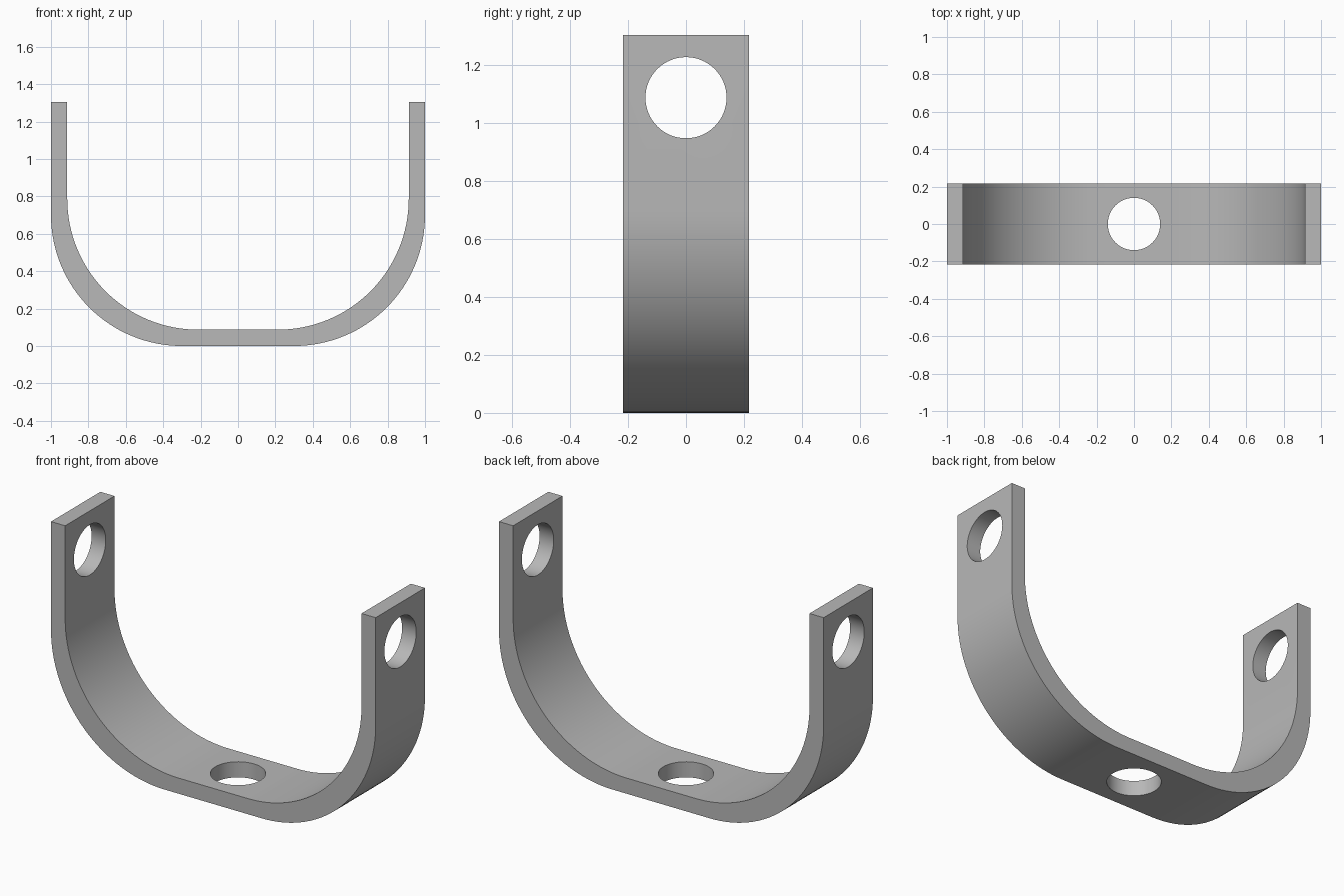
import bpy, bmesh
from math import cos, sin, pi, radians
from mathutils import Matrix, Vector

cube = bpy.data.objects.get("Cube")
if cube:
    bpy.data.objects.remove(cube, do_unlink=True)

HALF_SPAN, HEIGHT, HALF_DEPTH = 1.0, 1.305, 0.217
THICK, BEND, HOLE = 0.087, 0.70, 0.14
HOLE_Z = HEIGHT - HALF_DEPTH
STEPS = 32

grey = bpy.data.materials.new("plain grey")
grey.use_nodes = True
colour = (0.48, 0.48, 0.48, 1)
grey.diffuse_color = colour
grey.node_tree.nodes["Principled BSDF"].inputs["Base Color"].default_value = colour


def make_object(name, bm):
    bmesh.ops.recalc_face_normals(bm, faces=bm.faces)
    mesh = bpy.data.meshes.new(name)
    bm.to_mesh(mesh)
    bm.free()
    mesh.materials.append(grey)
    obj = bpy.data.objects.new(name, mesh)
    bpy.context.collection.objects.link(obj)
    return obj


def u_line(offset):
    """U-shaped outline, moved inwards by offset, from left top to right top."""
    cx, cz = HALF_SPAN - offset - BEND, offset + BEND
    half = [(HALF_SPAN - offset, HEIGHT)]
    for i in range(STEPS + 1):
        a = i / STEPS * pi / 2
        half.append((cx + BEND * cos(a), cz - BEND * sin(a)))
    return half + [(-x, z) for x, z in reversed(half)]


# Bent strap: U profile extruded through its depth
bm = bmesh.new()
outline = u_line(0) + u_line(THICK)[::-1]
face = bm.faces.new([bm.verts.new((x, -HALF_DEPTH, z)) for x, z in outline])
extruded = bmesh.ops.extrude_face_region(bm, geom=[face])["geom"]
bmesh.ops.translate(bm, vec=Vector((0, 2 * HALF_DEPTH, 0)),
                    verts=[g for g in extruded if isinstance(g, bmesh.types.BMVert)])
strap = make_object("bent_strap", bm)


# Round holes through both arms and the base
def cut_hole(name, centre, turn):
    bm = bmesh.new()
    matrix = Matrix.Translation(centre) @ Matrix.Rotation(turn, 4, 'Y')
    bmesh.ops.create_cone(bm, cap_ends=True, segments=64, radius1=HOLE,
                          radius2=HOLE, depth=0.4, matrix=matrix)
    cutter = make_object(name, bm)
    cutter.hide_render = True
    mod = strap.modifiers.new(name, 'BOOLEAN')
    mod.operation, mod.solver, mod.object = 'DIFFERENCE', 'EXACT', cutter
    bpy.ops.object.modifier_apply(modifier=mod.name)
    bpy.data.objects.remove(cutter, do_unlink=True)


bpy.ops.object.select_all(action='DESELECT')
bpy.context.view_layer.objects.active = strap
strap.select_set(True)
cut_hole("left_arm_hole", (HALF_SPAN, 0, HOLE_Z), pi / 2)
cut_hole("right_arm_hole", (-HALF_SPAN, 0, HOLE_Z), pi / 2)
cut_hole("base_hole", (0, 0, 0), 0)

bpy.ops.object.shade_smooth_by_angle(angle=radians(30))
